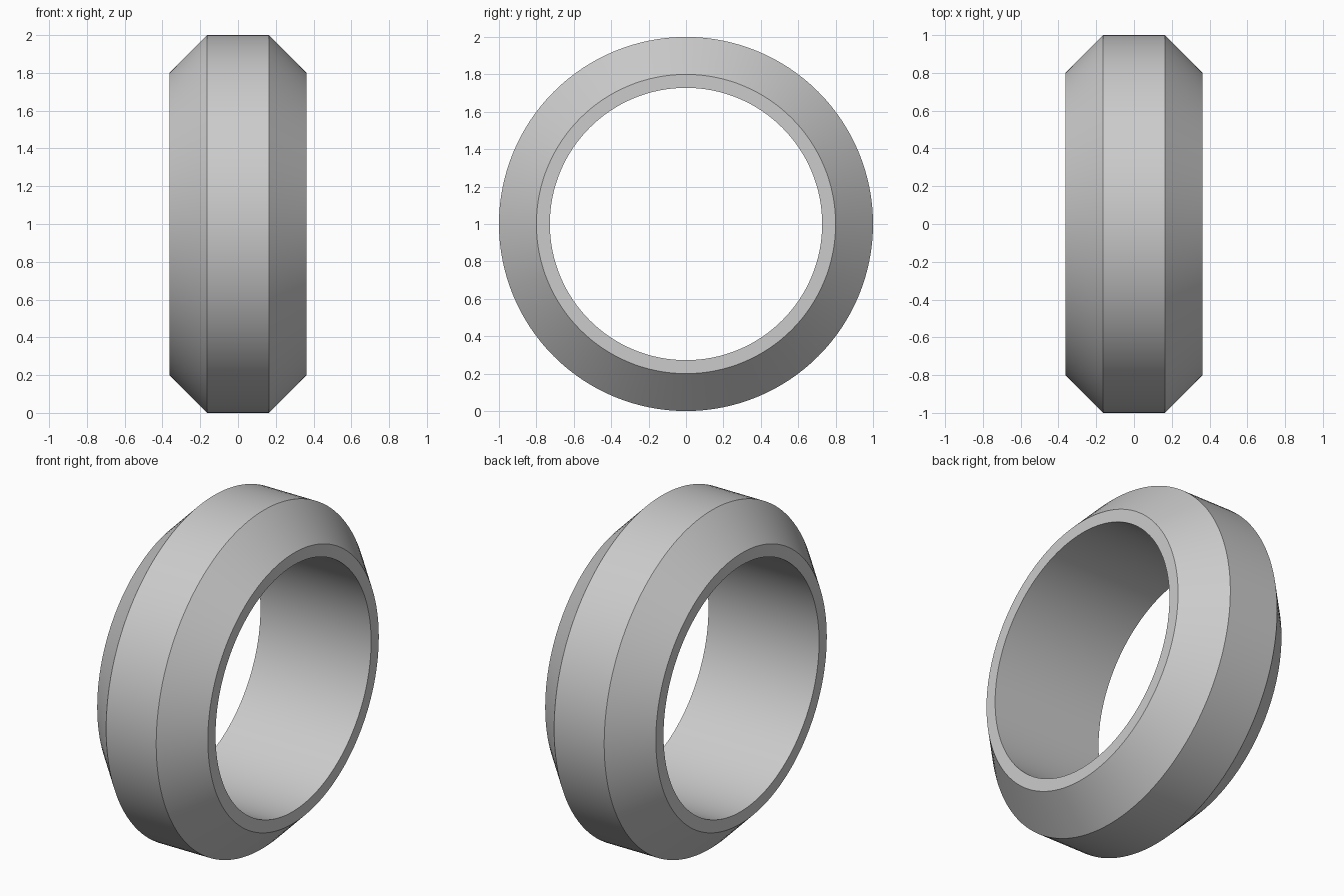
import bpy, bmesh, math
from mathutils import Vector

if "Cube" in bpy.data.objects:
    bpy.data.objects.remove(bpy.data.objects["Cube"], do_unlink=True)

SEGMENTS = 128
CENTRE = Vector((0, 0, 1))

# Plain grey finish
grey = bpy.data.materials.new("plain_grey")
grey.use_nodes = True
colour = (0.6, 0.6, 0.6, 1)
grey.diffuse_color = colour
grey.node_tree.nodes["Principled BSDF"].inputs["Base Color"].default_value = colour

# Half section as (x, radius): bore edge, side rim, chamfer, outer band
half = [(0.3625, 0.728), (0.3625, 0.8), (0.164, 1.0)]
section = half + [(-x, r) for x, r in reversed(half)]

# Spin the closed section around the x axis
bm = bmesh.new()
verts = [bm.verts.new((x, 0, CENTRE.z + r)) for x, r in section]
edges = [bm.edges.new((v, verts[(i + 1) % len(verts)])) for i, v in enumerate(verts)]
bmesh.ops.spin(bm, geom=verts + edges, cent=CENTRE, axis=(1, 0, 0),
               angle=math.tau, steps=SEGMENTS, use_duplicate=False)
bmesh.ops.remove_doubles(bm, verts=bm.verts, dist=0.0001)
bmesh.ops.recalc_face_normals(bm, faces=bm.faces)

mesh = bpy.data.meshes.new("chamfered_ring")
bm.to_mesh(mesh)
bm.free()
mesh.materials.append(grey)
ring = bpy.data.objects.new("chamfered_ring", mesh)
bpy.context.collection.objects.link(ring)

# Smooth around the ring, crisp at the chamfers
bpy.ops.object.select_all(action="DESELECT")
ring.select_set(True)
bpy.context.view_layer.objects.active = ring
bpy.ops.object.shade_smooth_by_angle(angle=math.radians(30))
